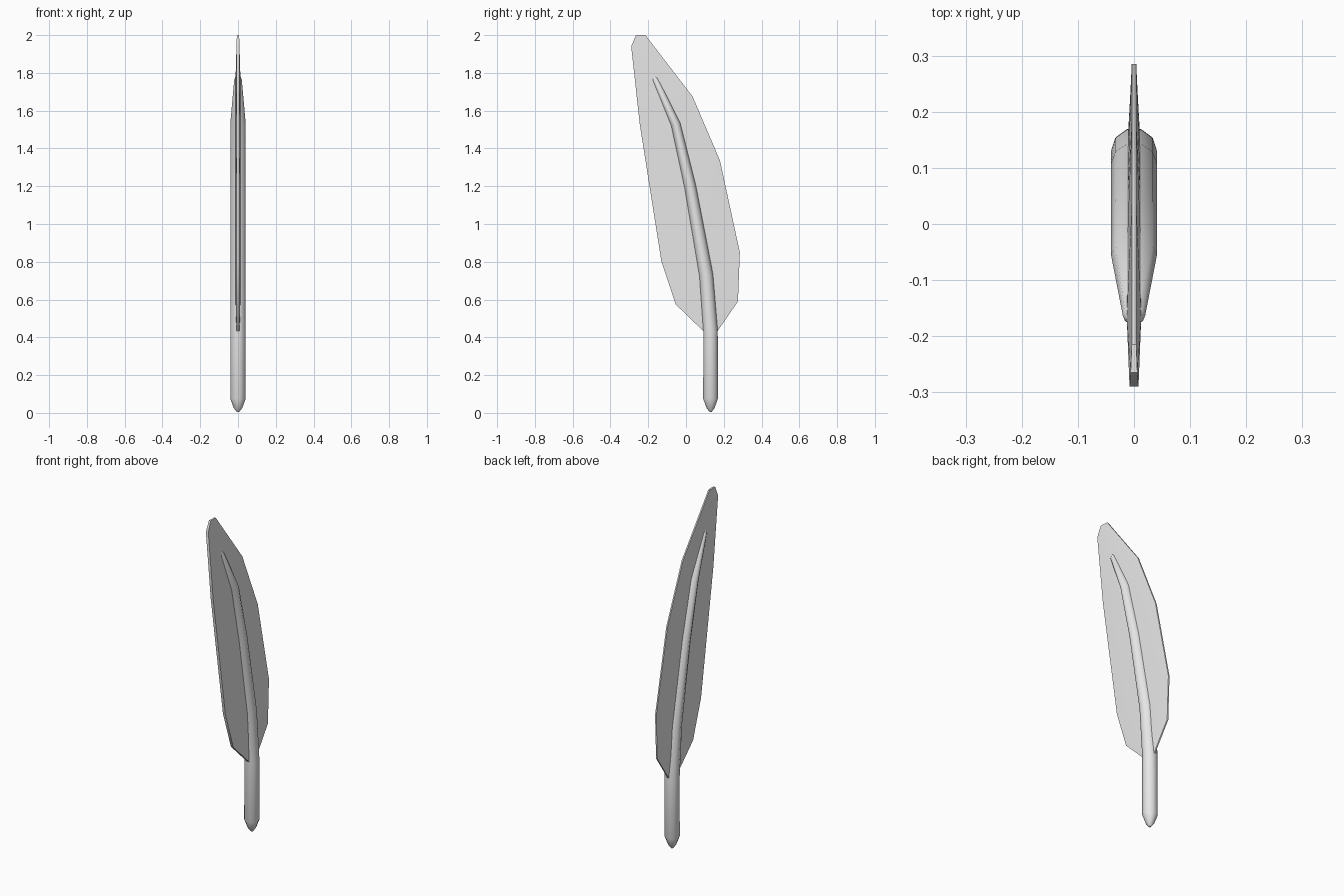
import bpy, bmesh, math
from mathutils import Vector

if "Cube" in bpy.data.objects:
    bpy.data.objects.remove(bpy.data.objects["Cube"], do_unlink=True)

grey = bpy.data.materials.new("light_grey")
grey.use_nodes = True
grey.diffuse_color = (0.8, 0.8, 0.8, 1)
grey.node_tree.nodes["Principled BSDF"].inputs["Base Color"].default_value = (0.8, 0.8, 0.8, 1)


def finish(bm, name, angle):
    bmesh.ops.recalc_face_normals(bm, faces=bm.faces)
    mesh = bpy.data.meshes.new(name)
    bm.to_mesh(mesh)
    bm.free()
    obj = bpy.data.objects.new(name, mesh)
    mesh.materials.append(grey)
    bpy.context.collection.objects.link(obj)
    bpy.ops.object.select_all(action='DESELECT')
    obj.select_set(True)
    bpy.context.view_layer.objects.active = obj
    bpy.ops.object.shade_smooth_by_angle(angle=math.radians(angle))


# Shaft: oval rings swept along the bent spine, (y, z, x radius, y radius)
rings = [(0.13, 0.005, 0.006, 0.006), (0.13, 0.025, 0.022, 0.022),
         (0.13, 0.075, 0.041, 0.041), (0.13, 0.43, 0.041, 0.04),
         (0.107, 0.73, 0.041, 0.038), (0.022, 1.2, 0.041, 0.032),
         (-0.055, 1.53, 0.041, 0.026), (-0.163, 1.765, 0.02, 0.018),
         (-0.174, 1.787, 0.01, 0.008)]
SIDES = 10
bm = bmesh.new()
loops = []
for i, (y, z, rx, ry) in enumerate(rings):
    a, b = rings[max(i - 1, 0)], rings[min(i + 1, len(rings) - 1)]
    along = Vector((0, b[0] - a[0], b[1] - a[1])).normalized()
    across = Vector((0, along.z, -along.y))
    loop = []
    for k in range(SIDES):
        t = math.tau * k / SIDES
        p = Vector((rx * math.cos(t), y, z)) + across * ry * math.sin(t)
        loop.append(bm.verts.new(p))
    loops.append(loop)
for a, b in zip(loops, loops[1:]):
    for k in range(SIDES):
        n = (k + 1) % SIDES
        bm.faces.new((a[k], a[n], b[n], b[k]))
bm.faces.new(loops[0])
bm.faces.new(loops[-1])
finish(bm, "shaft", 50)

# Vane: thin blade, thickest along the spine and tapering to both edges
front = [(0.095, 0.43), (-0.055, 0.575), (-0.13, 0.8), (-0.19, 1.18), (-0.245, 1.53), (-0.29, 1.94)]
spine = [(0.13, 0.43), (0.12, 0.57), (0.1, 0.75), (0.022, 1.2), (-0.055, 1.53), (-0.165, 1.77)]
back = [(0.165, 0.43), (0.275, 0.59), (0.285, 0.85), (0.18, 1.335), (0.035, 1.675), (-0.215, 2.0)]
tip = [(-0.265, 2.0)]

bm = bmesh.new()
rims = []
for side in (1, -1):
    def row(points, half):
        return [bm.verts.new((side * half, y, z)) for y, z in points]
    f, s, b, t = row(front, 0.008), row(spine, 0.013), row(back, 0.004), row(tip, 0.006)
    for edge in (f, b):
        for i in range(len(s) - 1):
            bm.faces.new((edge[i], edge[i + 1], s[i + 1], s[i]))
    bm.faces.new((f[-1], t[0], s[-1]))
    bm.faces.new((t[0], b[-1], s[-1]))
    rims.append(f + t + b[::-1] + [s[0]])
# Edge wall joining the two sides
for i in range(len(rims[0])):
    n = (i + 1) % len(rims[0])
    bm.faces.new((rims[0][i], rims[0][n], rims[1][n], rims[1][i]))
finish(bm, "vane", 30)
